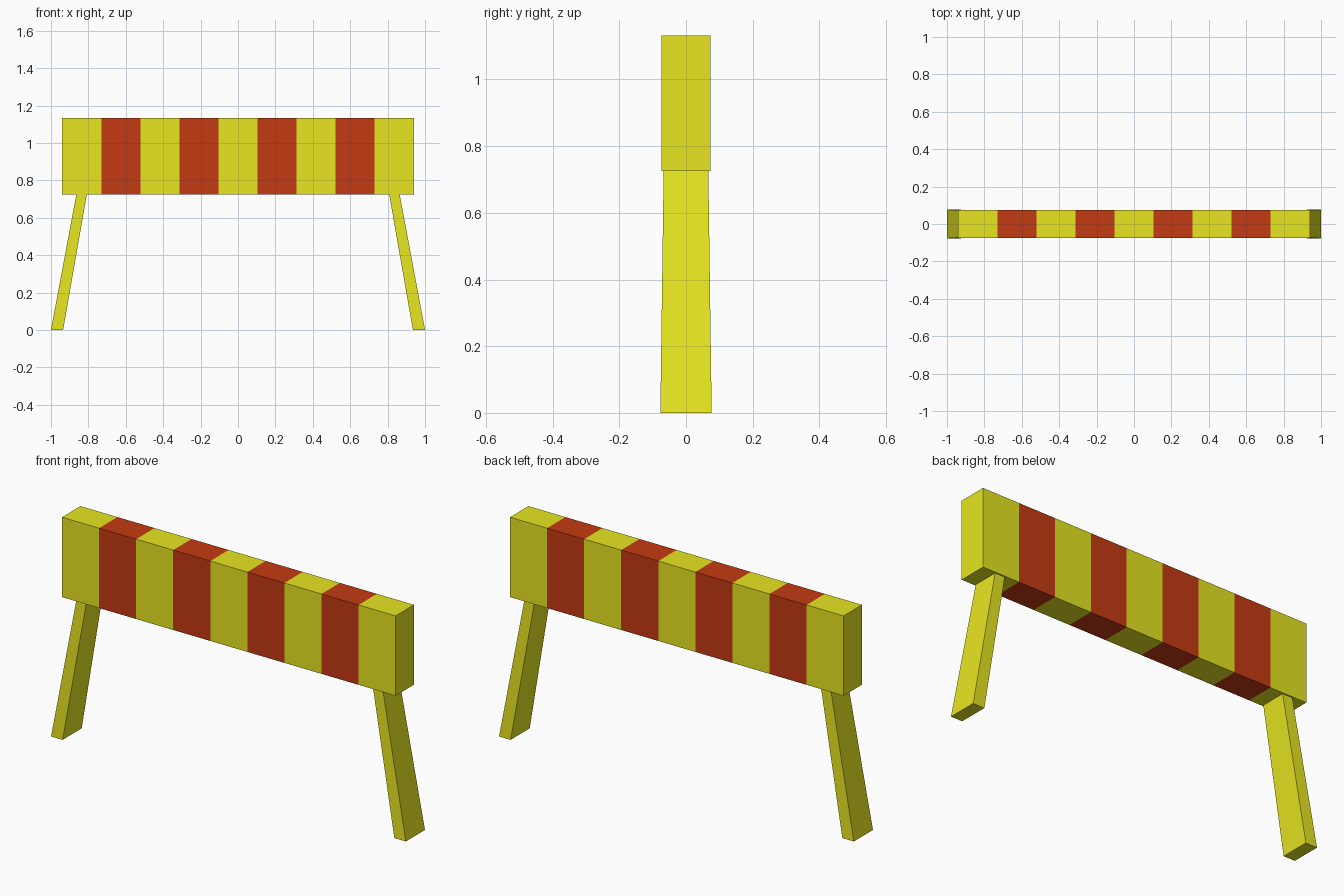
import bpy, bmesh

if "Cube" in bpy.data.objects:
    bpy.data.objects.remove(bpy.data.objects["Cube"])

STRIPES = 9
BOARD_X, BOARD_Y = 0.94, 0.074
BOARD_Z0, BOARD_Z1 = 0.725, 1.132


def material(name, color):
    mat = bpy.data.materials.new(name)
    mat.diffuse_color = color
    mat.use_nodes = True
    mat.node_tree.nodes["Principled BSDF"].inputs["Base Color"].default_value = mat.diffuse_color
    return mat


yellow = material("yellow", (0.80, 0.79, 0.015, 1))
red = material("red", (0.55, 0.043, 0.006, 1))


def loft(name, sections, mats):
    """Closed mesh skinned through four-cornered cross-sections, one material slot cycle per span."""
    bm = bmesh.new()
    rings = [[bm.verts.new(p) for p in s] for s in sections]
    for i, (a, b) in enumerate(zip(rings, rings[1:])):
        for k in range(4):
            face = bm.faces.new((a[k], a[(k + 1) % 4], b[(k + 1) % 4], b[k]))
            face.material_index = i % len(mats)
    bm.faces.new(rings[0])
    bm.faces.new(rings[-1])
    bmesh.ops.recalc_face_normals(bm, faces=bm.faces)
    mesh = bpy.data.meshes.new(name)
    bm.to_mesh(mesh)
    bm.free()
    for mat in mats:
        mesh.materials.append(mat)
    obj = bpy.data.objects.new(name, mesh)
    bpy.context.collection.objects.link(obj)
    return obj


# Striped board, one span per stripe
def board_section(i):
    x = -BOARD_X + 2 * BOARD_X * i / STRIPES
    return [(x, -BOARD_Y, BOARD_Z0), (x, BOARD_Y, BOARD_Z0),
            (x, BOARD_Y, BOARD_Z1), (x, -BOARD_Y, BOARD_Z1)]


loft("striped_board", [board_section(i) for i in range(STRIPES + 1)], [yellow, red])


# Splayed, tapered legs
def leg_section(side, inner, outer, half_depth, z):
    return [(side * x, y, z) for x, y in ((inner, -half_depth), (outer, -half_depth),
                                          (outer, half_depth), (inner, half_depth))]


for side, label in ((-1, "left"), (1, "right")):
    loft(f"{label}_leg", [leg_section(side, 0.935, 1.0, 0.077, 0),
                          leg_section(side, 0.808, 0.864, 0.067, BOARD_Z0 + 0.002)], [yellow])
